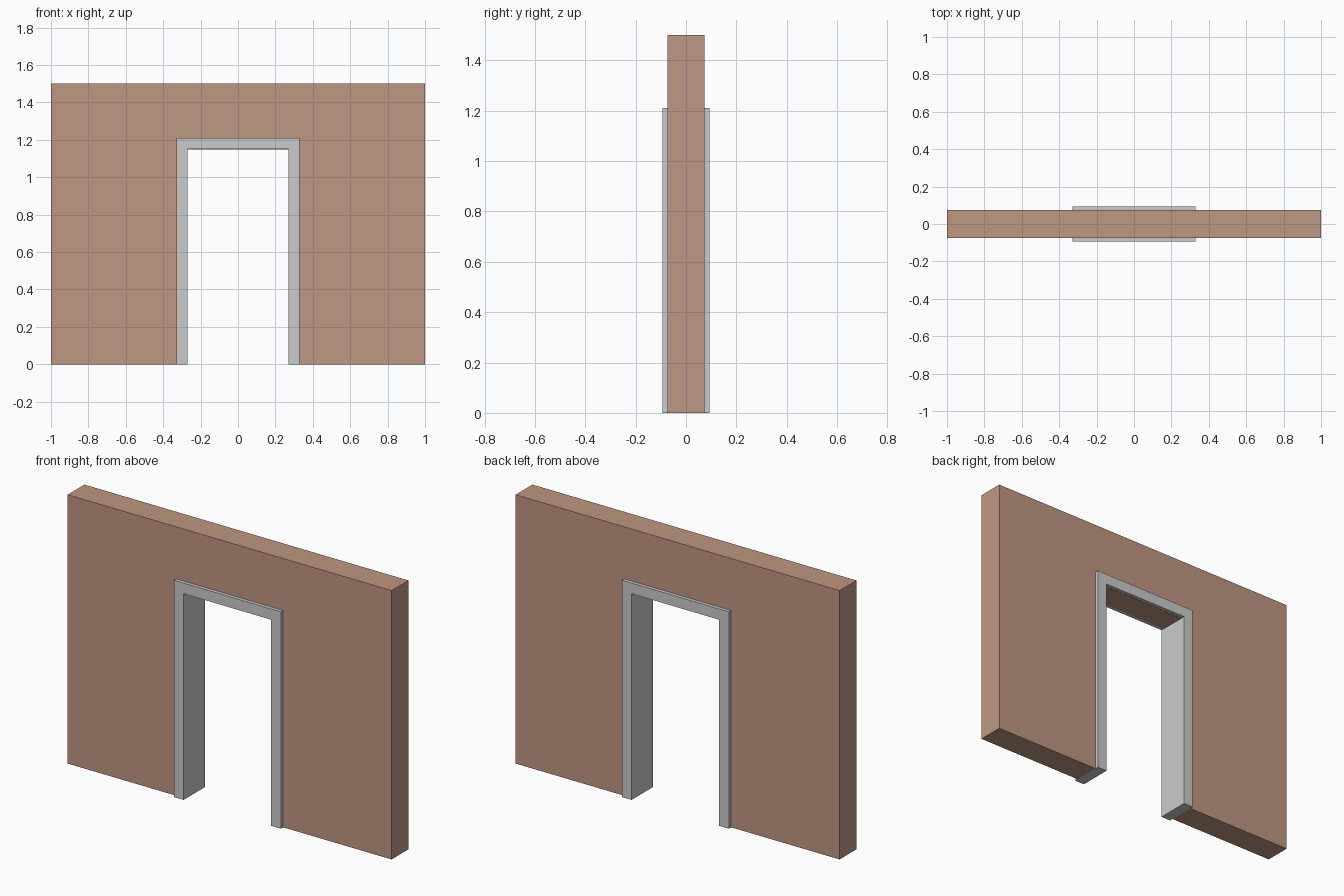
import bpy, bmesh

if "Cube" in bpy.data.objects:
    bpy.data.objects.remove(bpy.data.objects["Cube"])


def arch(name, outer_x, outer_z, inner_x, inner_z, half_depth):
    """Extrude an upside-down U outline along y, centred on y = 0."""
    right = [(inner_x, inner_z), (inner_x, 0), (outer_x, 0), (outer_x, outer_z)]
    outline = right + [(-x, z) for x, z in reversed(right)]
    bm = bmesh.new()
    face = bm.faces.new([bm.verts.new((x, -half_depth, z)) for x, z in outline])
    ext = bmesh.ops.extrude_face_region(bm, geom=[face])
    moved = [g for g in ext["geom"] if isinstance(g, bmesh.types.BMVert)]
    bmesh.ops.translate(bm, verts=moved, vec=(0, 2 * half_depth, 0))
    bmesh.ops.recalc_face_normals(bm, faces=bm.faces)
    mesh = bpy.data.meshes.new(name)
    bm.to_mesh(mesh)
    bm.free()
    obj = bpy.data.objects.new(name, mesh)
    bpy.context.collection.objects.link(obj)
    return obj


# Wall with doorway; its lintel underside shows between the frame's faces
wall = arch("wall", 1.0, 1.5, 0.33, 1.149, 0.074)
clay = bpy.data.materials.new("clay")
clay.diffuse_color = (0.52, 0.31, 0.22, 1)
clay.use_nodes = True
clay.node_tree.nodes["Principled BSDF"].inputs["Base Color"].default_value = clay.diffuse_color
wall.data.materials.append(clay)

# Door frame lining the opening and standing proud on both sides
arch("door_frame", 0.33, 1.21, 0.27, 1.15, 0.094)
